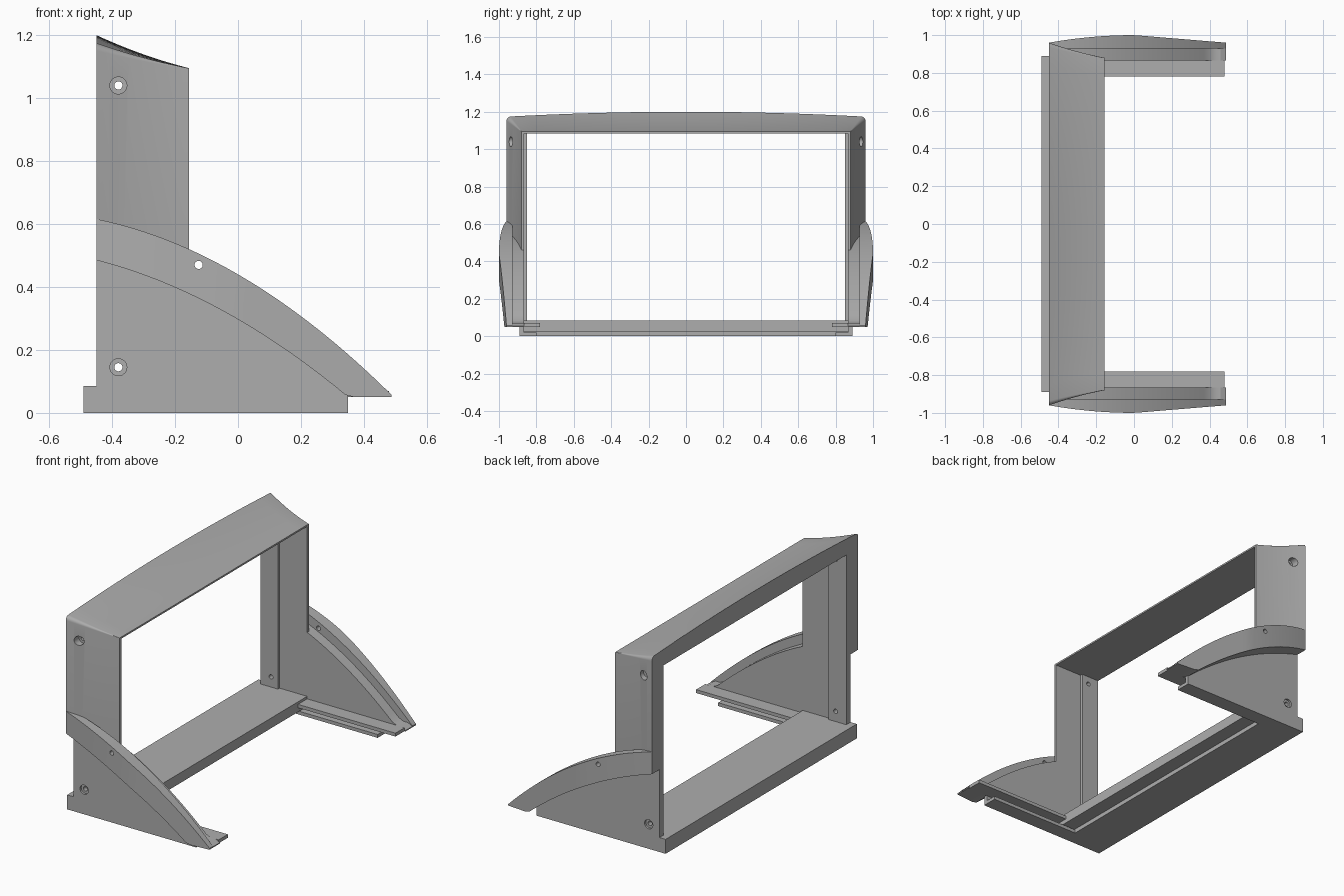
import bpy, bmesh, math
from mathutils import Matrix, Vector

cube = bpy.data.objects.get("Cube")
if cube:
    bpy.data.objects.remove(cube, do_unlink=True)

grey = bpy.data.materials.new("plain grey")
grey.use_nodes = True
grey.diffuse_color = (0.42, 0.42, 0.42, 1)
grey.node_tree.nodes["Principled BSDF"].inputs["Base Color"].default_value = (0.42, 0.42, 0.42, 1)

BACK, FACE, TIP = -0.45, -0.155, 0.487
INNER, PLATE = 0.865, 0.89


def finish(name, bm):
    bmesh.ops.recalc_face_normals(bm, faces=bm.faces)
    mesh = bpy.data.meshes.new(name)
    bm.to_mesh(mesh)
    bm.free()
    mesh.materials.append(grey)
    obj = bpy.data.objects.new(name, mesh)
    bpy.context.collection.objects.link(obj)
    return obj


def loft(name, rings):
    """Skin a list of closed rings and cap both ends."""
    bm = bmesh.new()
    rows = [[bm.verts.new(p) for p in ring] for ring in rings]
    n = len(rows[0])
    for a, b in zip(rows, rows[1:]):
        for i in range(n):
            j = (i + 1) % n
            bm.faces.new((a[i], a[j], b[j], b[i]))
    bm.faces.new(rows[0])
    bm.faces.new(rows[-1])
    return finish(name, bm)


def box(name, x0, x1, y0, y1, z0, z1):
    section = [(y0, z0), (y1, z0), (y1, z1), (y0, z1)]
    return loft(name, [[(x, y, z) for y, z in section] for x in (x0, x1)])


def steps(a, b, n):
    return [a + (b - a) * i / n for i in range(n + 1)]


# Curves of the side fins
def lower(x):
    return max(0.05, 0.297 - 0.58 * x - 0.36 * x * x)


def upper(x):
    return 0.44 - 0.58 * x - 0.42 * x * x


def shelf(x):
    return min(upper(x) - 0.002, max(0.07, upper(x) - 0.058))


def bulge(x):
    return 1 - 0.04 * ((x / BACK) ** 2 if x < 0 else x / TIP)


# Bezel: hollowed flare running over both columns and the top
def bezel_ring(x):
    t = (x - BACK) / (FACE - BACK)
    flare = (1 - t) * (1 - 0.3 * t)
    w = 0.88 + 0.08 * flare
    side_z = 1.095 + 0.08 * flare
    crown = 0.025 * flare
    r = 0.002 + 0.022 * flare
    base = lower(x)
    half = [(w, base)]
    for k in range(6):
        a = math.pi / 2 * k / 5
        half.append((w - r + r * math.cos(a), side_z - r + r * math.sin(a)))
    top = w - r
    for y in steps(top, 0, 10)[1:]:
        half.append((y, side_z + crown * (1 - (y / top) ** 2)))
    outer = half + [(-y, z) for y, z in reversed(half[:-1])]
    inner = [(-INNER, base), (-INNER, 1.085), (INNER, 1.085), (INNER, base)]
    return [(x, y, z) for y, z in outer + inner]


bezel = loft("bezel", [bezel_ring(x) for x in steps(BACK, FACE, 14)])

# Base slab with a stepped underside
slab = box("base_slab", -0.49, FACE, -PLATE, PLATE, 0.025, 0.085)
foot = box("base_foot", -0.49, -0.24, -PLATE, PLATE, 0, 0.025)

# Side parts, built on the left and mirrored
xs = steps(BACK, 0.35, 24)
outline = [(BACK, 0)] + [(x, lower(x) + 0.005) for x in xs] + [(0.35, 0)]
plate = loft("side_plate", [[(x, y, z) for x, z in outline] for y in (INNER, PLATE)])


def fin_ring(x):
    out = bulge(x)
    section = [(INNER, lower(x)), (INNER, shelf(x)), (0.928, shelf(x)),
               (0.928, upper(x)), (out, upper(x)), (out, lower(x))]
    return [(x, y, z) for y, z in section]


fin = loft("side_fin", [fin_ring(x) for x in steps(BACK, TIP, 32)])
strip = box("mounting_strip", BACK, -0.335, 0.85, INNER, 0.085, 1.085)
ledge = box("inner_ledge", FACE, 0.48, 0.78, INNER, 0.05, 0.07)
runner = box("lower_runner", -0.24, 0.35, 0.80, PLATE, 0, 0.02)

for part in (plate, fin, strip, ledge, runner):
    mod = part.modifiers.new("mirror", "MIRROR")
    mod.use_axis = (False, True, False)


# Drill for screw holes, counterbores and fin holes
def drill(bm, x, z, r, y0, y1):
    for s in (-1, 1):
        place = (Matrix.Translation((x, s * (y0 + y1) / 2, z))
                 @ Matrix.Rotation(math.pi / 2, 4, "X"))
        bmesh.ops.create_cone(bm, cap_ends=True, segments=24, radius1=r,
                              radius2=r, depth=y1 - y0, matrix=place)


def cutter(name, holes):
    bm = bmesh.new()
    for hole in holes:
        drill(bm, *hole)
    obj = finish(name, bm)
    obj.hide_render = True
    return obj


bores = cutter("bore_cutter", [(-0.38, 0.145, 0.013, 0.8, 1.1), (-0.38, 1.04, 0.013, 0.8, 1.1),
                               (-0.125, 0.47, 0.013, 0.9, 1.1)])
sinks = cutter("counterbore_cutter", [(-0.38, 0.145, 0.027, 0.878, 1.1),
                                      (-0.38, 1.04, 0.027, 0.9, 1.1)])
for part in (bezel, plate, fin, strip):
    for tool in (bores, sinks):
        mod = part.modifiers.new("holes", "BOOLEAN")
        mod.operation = "DIFFERENCE"
        mod.solver = "EXACT"
        mod.object = tool

# Bake the modifiers, drop the cutters and shade
parts = (bezel, slab, foot, plate, fin, strip, ledge, runner)
for part in parts:
    bpy.ops.object.select_all(action="DESELECT")
    part.select_set(True)
    bpy.context.view_layer.objects.active = part
    for mod in list(part.modifiers):
        bpy.ops.object.modifier_apply(modifier=mod.name)
    bpy.ops.object.shade_smooth_by_angle(angle=math.radians(25))
for tool in (bores, sinks):
    bpy.data.objects.remove(tool, do_unlink=True)
